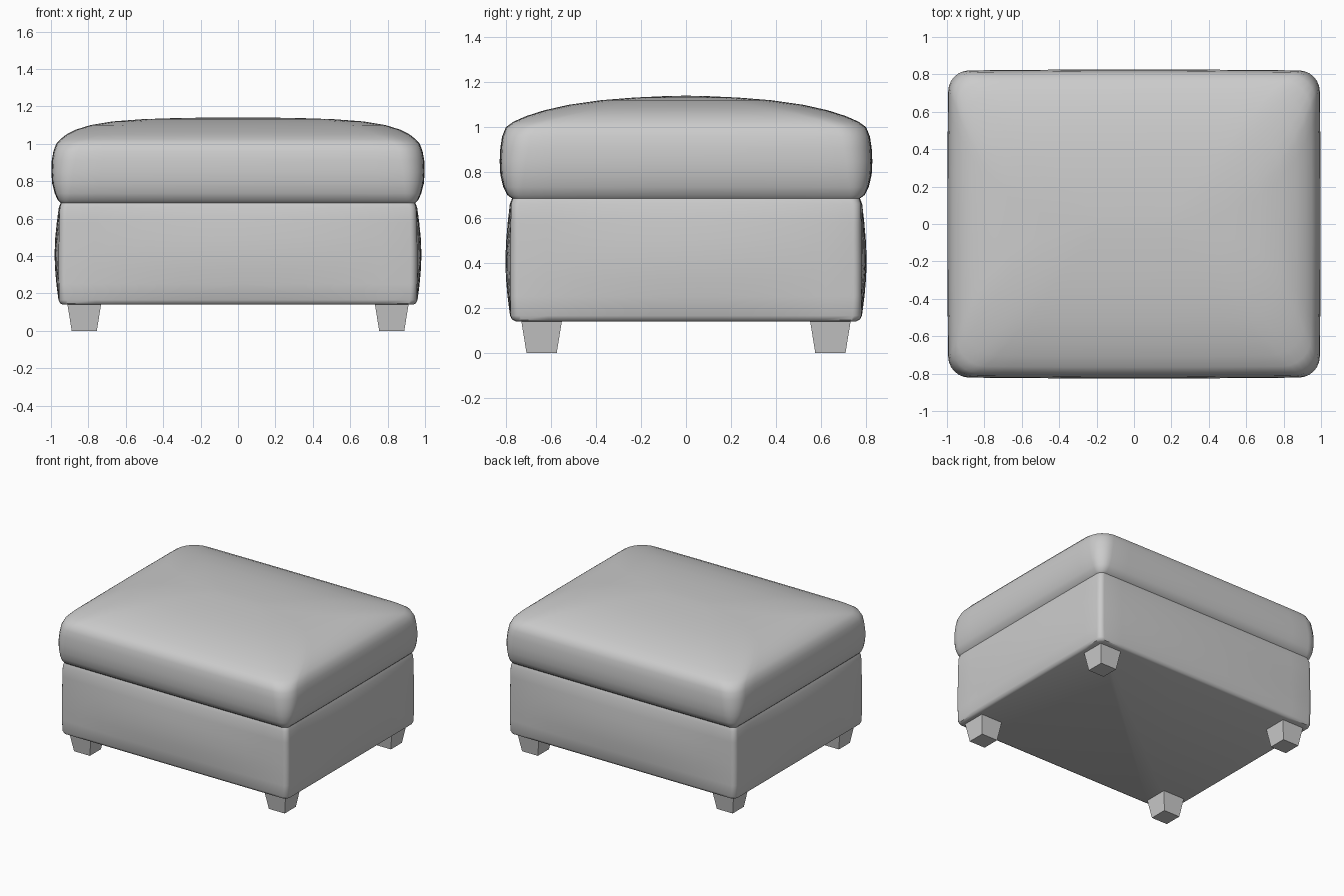
import bpy, bmesh, math

if "Cube" in bpy.data.objects:
    bpy.data.objects.remove(bpy.data.objects["Cube"])


def ring(hx, hy, r, bulge, z, sides=12, arc=6):
    """Rounded rectangle whose sides bow outwards by 'bulge'."""
    corners = []
    for k, (sx, sy) in enumerate(((1, 1), (-1, 1), (-1, -1), (1, -1))):
        corners.append([(sx * (hx - r) + r * math.cos((k + i / arc) * math.pi / 2),
                         sy * (hy - r) + r * math.sin((k + i / arc) * math.pi / 2))
                        for i in range(arc + 1)])
    pts = []
    for k in range(4):
        pts += corners[k]
        a, b = corners[k][-1], corners[(k + 1) % 4][0]
        pts += [(a[0] + (b[0] - a[0]) * i / sides, a[1] + (b[1] - a[1]) * i / sides)
                for i in range(1, sides)]
    return [(x * (1 + bulge / hx * (1 - (y / hy) ** 2)),
             y * (1 + bulge / hy * (1 - (x / hx) ** 2)), z) for x, y in pts]


def loft(name, rows, cap_bottom=False, cap_top=False):
    """Skin a stack of rings given as (z, half x, half y, corner radius, bulge)."""
    bm = bmesh.new()
    loops = [[bm.verts.new(p) for p in ring(hx, hy, r, b, z)] for z, hx, hy, r, b in rows]
    n = len(loops[0])
    for lo, hi in zip(loops, loops[1:]):
        for i in range(n):
            j = (i + 1) % n
            bm.faces.new((lo[i], lo[j], hi[j], hi[i]))
    if cap_bottom:
        bm.faces.new(loops[0][::-1])
    if cap_top:
        bm.faces.new(loops[-1])
    return finish(name, bm, 40)


def finish(name, bm, angle):
    me = bpy.data.meshes.new(name)
    bm.to_mesh(me)
    bm.free()
    ob = bpy.data.objects.new(name, me)
    bpy.context.collection.objects.link(ob)
    bpy.ops.object.select_all(action='DESELECT')
    ob.select_set(True)
    bpy.context.view_layer.objects.active = ob
    bpy.ops.object.shade_smooth_by_angle(angle=math.radians(angle))
    return ob


# Upholstered base box, bowed at mid height
loft("base", [
    (0.14, 0.935, 0.755, 0.03, 0.0),
    (0.147, 0.95, 0.77, 0.04, 0.0),
    (0.165, 0.957, 0.777, 0.04, 0.003),
    (0.25, 0.957, 0.777, 0.035, 0.014),
    (0.33, 0.957, 0.777, 0.035, 0.021),
    (0.41, 0.957, 0.777, 0.035, 0.024),
    (0.50, 0.956, 0.776, 0.035, 0.021),
    (0.58, 0.955, 0.776, 0.035, 0.014),
    (0.66, 0.952, 0.775, 0.035, 0.006),
    (0.685, 0.945, 0.768, 0.04, 0.003),
], cap_bottom=True)

# Domed seat cushion overhanging the base
loft("seat_cushion", [
    (0.685, 0.945, 0.768, 0.04, 0.003),
    (0.70, 0.96, 0.788, 0.06, 0.004),
    (0.735, 0.975, 0.805, 0.08, 0.005),
    (0.79, 0.988, 0.817, 0.10, 0.006),
    (0.85, 0.992, 0.82, 0.11, 0.006),
    (0.91, 0.990, 0.817, 0.12, 0.006),
    (0.96, 0.982, 0.81, 0.12, 0.005),
    (1.00, 0.967, 0.794, 0.13, 0.005),
    (1.025, 0.945, 0.76, 0.15, 0.005),
    (1.05, 0.91, 0.70, 0.18, 0.008),
    (1.075, 0.86, 0.62, 0.20, 0.01),
    (1.10, 0.78, 0.51, 0.22, 0.01),
    (1.12, 0.66, 0.37, 0.20, 0.01),
    (1.132, 0.50, 0.22, 0.14, 0.01),
    (1.138, 0.32, 0.09, 0.07, 0.01),
    (1.14, 0.20, 0.02, 0.015, 0.0),
], cap_top=True)

# Four tapered square feet
for sx, side in ((-1, "left"), (1, "right")):
    for sy, end in ((-1, "front"), (1, "back")):
        bm = bmesh.new()
        bmesh.ops.create_cube(bm, size=1)
        for v in bm.verts:
            half = 0.09 if v.co.z > 0 else 0.067
            v.co = (sx * 0.822 + math.copysign(half, v.co.x),
                    sy * 0.64 + math.copysign(half, v.co.y),
                    0.142 if v.co.z > 0 else 0.0)
        finish(f"{end}_{side}_foot", bm, 30)
